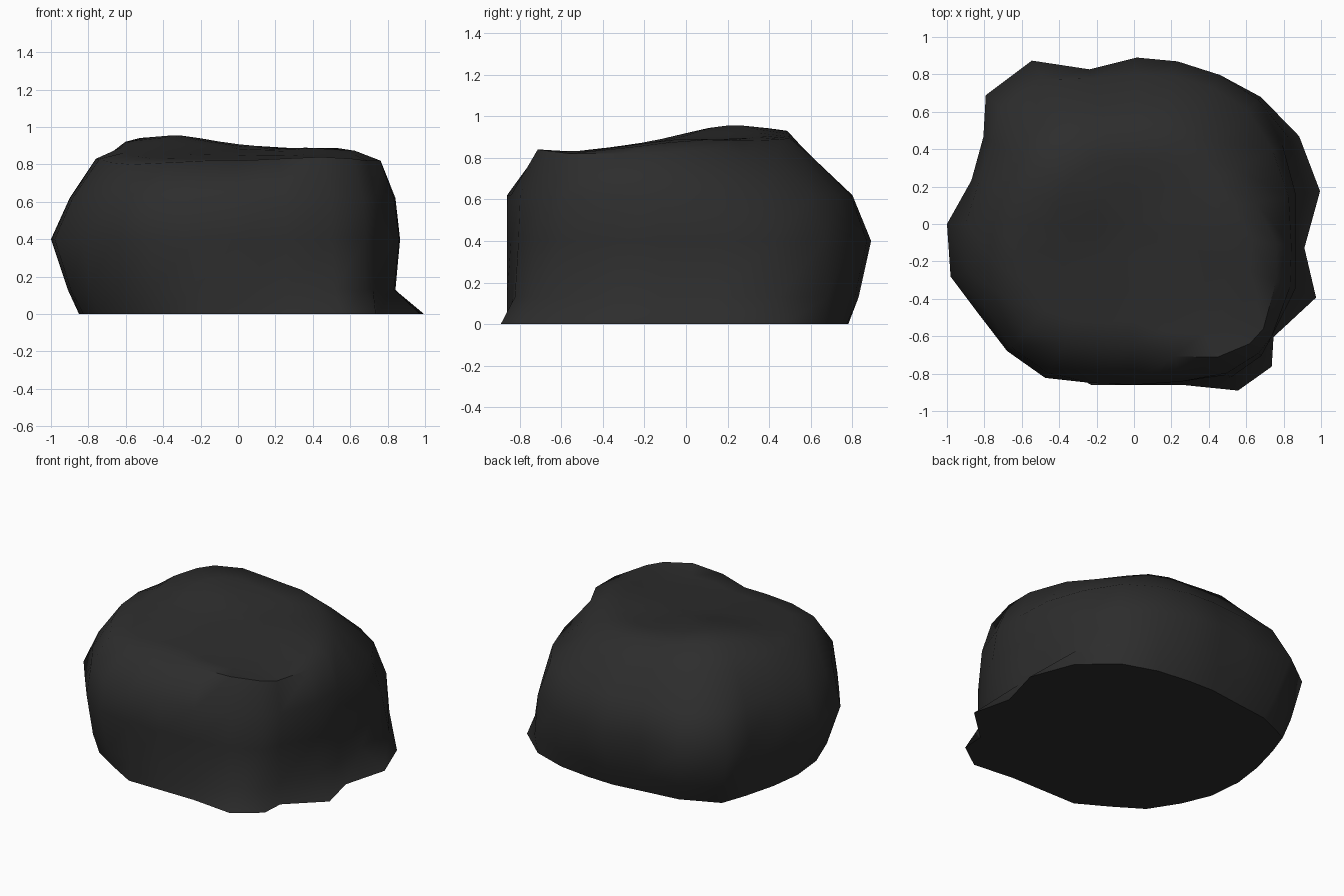
import bpy, bmesh, math

if "Cube" in bpy.data.objects:
    bpy.data.objects.remove(bpy.data.objects["Cube"])

# Directions of the ring points in degrees, counter-clockwise from the right
ANGLES = [-8, 10, 28, 45, 60, 75, 89, 106, 122, 139, 150, 165,
          180, 196, 210, 225, 240, 255, 270, 287, 302, 314, 321, 338]
N = len(ANGLES)

# Radii of the boulder's outline at rising heights
WALL = {
    0.0: [.92, 1.01, 1.0, .94, .86, .80, .78, .78, .85, .93, .88, .85,
          .85, .86, .86, .88, .86, .89, .86, .90, 1.05, 1.06, .96, 1.05],
    0.13: [.85, .85, .95, .96, .89, .84, .83, .82, .92, .98, .91, .88,
           .91, .93, .91, .92, .90, .88, .86, .87, .97, .98, .93, .90],
    0.40: [.875, .88, .90, .94, .92, .90, .89, .86, 1.03, 1.05, .93, .90,
           1.0, 1.02, .96, .96, .95, .88, .86, .88, .95, .98, .95, .93],
    0.62: [.85, .84, .84, .86, .84, .82, .80, .81, .91, .94, .88, .86,
           .90, .92, .91, .93, .92, .88, .86, .88, .94, .96, .95, .90],
}
# Rim of the crown, highest and widest at the front right corner
RIM = [.77, .66, .62, .62, .64, .63, .61, .63, .70, .74, .74, .76,
       .76, .77, .79, .81, .73, .66, .64, .74, .84, .89, .89, .82]
RIM_Z = [.82, .84, .82, .81, .80, .80, .80, .80, .81, .82, .82, .82,
         .83, .83, .81, .80, .81, .82, .82, .83, .84, .83, .82, .82]


def bump(x, y, cx, cy, size):
    return math.exp(-((x - cx) ** 2 + (y - cy) ** 2) / size)


def top_height(x, y):
    # gently sloping crown with a peak at the back left and a low right rise
    return (.87 + .06 * y + .075 * bump(x, y, -.4, .23, .12)
            + .025 * bump(x, y, .52, 0, .06))


def point(i, r):
    a = math.radians(ANGLES[i])
    return r * math.cos(a), r * math.sin(a)


bm = bmesh.new()
rings = []

# Side wall rings
for z, radii in WALL.items():
    rings.append([bm.verts.new((*point(i, r), z)) for i, r in enumerate(radii)])

# Crown rim
rings.append([bm.verts.new((*point(i, r), z))
              for i, (r, z) in enumerate(zip(RIM, RIM_Z))])

# Crown rings, shrinking from the rim toward the centre
for scale, drop in ((.82, .01), (.55, 0), (.28, 0)):
    ring = []
    for i, r in enumerate(RIM):
        x, y = point(i, r * scale)
        ring.append(bm.verts.new((x, y, top_height(x, y) - drop)))
    rings.append(ring)

# Skin between rings
for low, high in zip(rings, rings[1:]):
    for i in range(N):
        j = (i + 1) % N
        bm.faces.new((low[i], low[j], high[j], high[i]))

# Closed crown and flat underside
centre = bm.verts.new((0, 0, top_height(0, 0)))
for i in range(N):
    bm.faces.new((rings[-1][i], rings[-1][(i + 1) % N], centre))
bm.faces.new(rings[0][::-1])

bmesh.ops.recalc_face_normals(bm, faces=bm.faces)
mesh = bpy.data.meshes.new("boulder")
bm.to_mesh(mesh)
bm.free()

# Dark stone colour
stone = bpy.data.materials.new("dark stone")
stone.diffuse_color = (.026, .026, .026, 1)
stone.use_nodes = True
stone.node_tree.nodes["Principled BSDF"].inputs["Base Color"].default_value = stone.diffuse_color
mesh.materials.append(stone)

boulder = bpy.data.objects.new("boulder", mesh)
bpy.context.collection.objects.link(boulder)
bpy.context.view_layer.objects.active = boulder
boulder.select_set(True)
bpy.ops.object.shade_smooth_by_angle(angle=math.radians(60))
